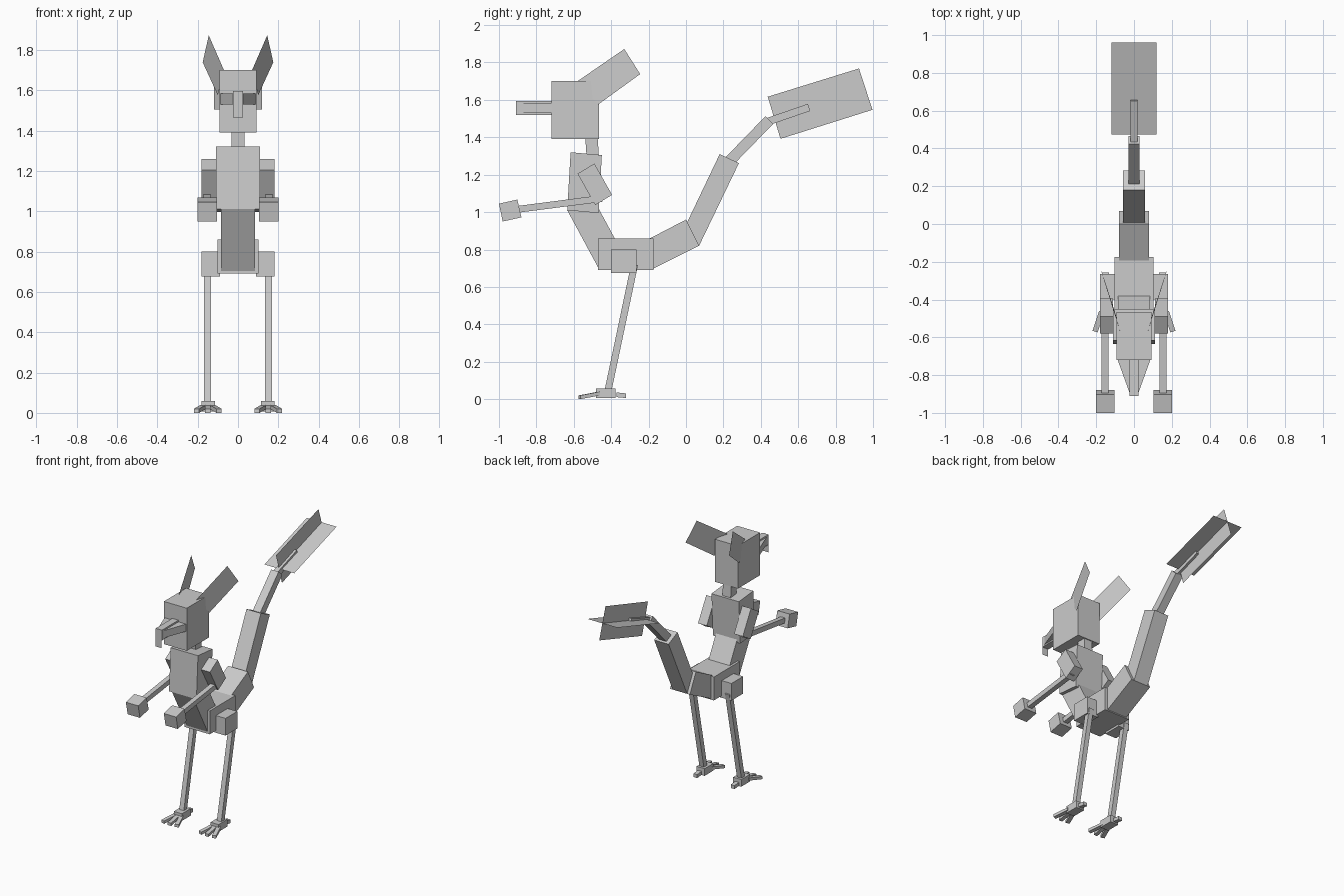
import bpy, math
from mathutils import Vector, Matrix

grey = bpy.data.materials.new("plain grey")
grey.diffuse_color = (0.6, 0.6, 0.6, 1)


def make(name, verts, faces):
    me = bpy.data.meshes.new(name)
    me.from_pydata([tuple(v) for v in verts], [], faces)
    me.materials.append(grey)
    ob = bpy.data.objects.new(name, me)
    bpy.context.collection.objects.link(ob)
    return ob


BOX = [(0, 1, 2, 3), (7, 6, 5, 4), (0, 4, 5, 1), (1, 5, 6, 2), (2, 6, 7, 3), (3, 7, 4, 0)]


def slab(name, x0, x1, quad):
    """Box from a y-z outline (clockwise from upper front) spanning x0..x1."""
    return make(name, [(x, y, z) for x in (x0, x1) for y, z in quad], BOX)


def rect(y0, y1, z0, z1):
    return [(y0, z1), (y1, z1), (y1, z0), (y0, z0)]


def limb(start, end, width):
    """Rectangular y-z outline along a centre line."""
    a, b = Vector(start), Vector(end)
    d = (b - a).normalized() * width / 2
    n = Vector((-d.y, d.x))
    return [a + n, b + n, b - n, a - n]


def pair(name, x0, x1, quad):
    slab("right_" + name, x0, x1, quad)
    slab("left_" + name, -x1, -x0, quad)


# Head, neck and snout
slab("head", -0.092, 0.092, rect(-0.72, -0.465, 1.39, 1.70))
slab("neck", -0.033, 0.033, limb((-0.507, 1.42), (-0.496, 1.26), 0.066))
slab("snout_bridge", -0.025, 0.025, rect(-0.91, -0.715, 1.52, 1.595))
wedge = [(x, y, z) for z in (1.53, 1.583)
         for x, y in ((-0.088, -0.715), (-0.025, -0.89), (0.025, -0.89), (0.088, -0.715))]
make("snout_wedge", wedge, [f[::-1] for f in BOX])
make("snout_tip", [(-0.025, -0.912, 1.465), (0.025, -0.912, 1.465),
                   (0.025, -0.912, 1.595), (-0.025, -0.912, 1.595)], [(0, 1, 2, 3)])

# Flat ears
for side, s in (("right", 1), ("left", -1)):
    make(side + "_ear", [(s * 0.07, -0.58, 1.70), (s * 0.145, -0.33, 1.872),
                         (s * 0.175, -0.245, 1.738), (s * 0.10, -0.47, 1.575)], [(0, 1, 2, 3)])

# Body
slab("chest", -0.11, 0.11, [(-0.617, 1.32), (-0.45, 1.305), (-0.467, 0.995), (-0.635, 1.01)])
slab("belly", -0.085, 0.085, [(-0.635, 1.01), (-0.50, 1.08), (-0.33, 0.765), (-0.465, 0.695)])
slab("pelvis", -0.102, 0.102, rect(-0.47, -0.175, 0.69, 0.86))

# Tail chain
slab("tail_base", -0.08, 0.08, [(-0.25, 0.83), (0.0, 0.96), (0.07, 0.82), (-0.18, 0.695)])
slab("tail_middle", -0.058, 0.058, [(-0.03, 0.87), (0.18, 1.31), (0.283, 1.262), (0.07, 0.82)])
slab("tail_upper", -0.03, 0.03, limb((0.21, 1.25), (0.445, 1.492), 0.058))
slab("tail_quill", -0.018, 0.018, limb((0.44, 1.485), (0.658, 1.56), 0.04))

# Crossed tail fan plates
make("tail_fan_upright", [(0, 0.437, 1.617), (0, 0.925, 1.768), (0, 0.997, 1.547), (0, 0.505, 1.392)],
     [(0, 1, 2, 3)])
make("tail_fan_flat", [(-0.12, 0.475, 1.505), (0.12, 0.475, 1.505),
                       (0.12, 0.962, 1.658), (-0.12, 0.962, 1.658)], [(0, 1, 2, 3)])

# Arms
pair("upper_arm", 0.11, 0.18, [(-0.58, 1.205), (-0.49, 1.26), (-0.395, 1.092), (-0.485, 1.038)])
pair("forearm", 0.136, 0.172, limb((-0.90, 1.015), (-0.45, 1.073), 0.036))
pair("hand", 0.103, 0.202, [(-1.0, 1.045), (-0.902, 1.067), (-0.88, 0.972), (-0.98, 0.95)])

# Legs
pair("hip", 0.09, 0.18, rect(-0.40, -0.265, 0.675, 0.80))
pair("leg", 0.133, 0.169, limb((-0.275, 0.72), (-0.418, 0.04), 0.037))
pair("foot", 0.115, 0.18, rect(-0.48, -0.378, 0.006, 0.058))
pair("back_toe", 0.135, 0.165, [(-0.372, 0.036), (-0.322, 0.031), (-0.322, 0.006), (-0.372, 0.011)])

# Splayed front toes
for side, s in (("right", 1), ("left", -1)):
    for label, x, turn in (("inner", 0.128, -18), ("middle", 0.15, 0), ("outer", 0.172, 18)):
        toe = slab(side + "_" + label + "_toe", -0.014, 0.014,
                   [(-0.11, 0.0), (0.0, 0.02), (0.0, 0.0), (-0.11, -0.02)])
        toe.data.transform(Matrix.Translation((s * x, -0.465, 0.02)) @
                           Matrix.Rotation(math.radians(s * turn), 4, 'Z'))
